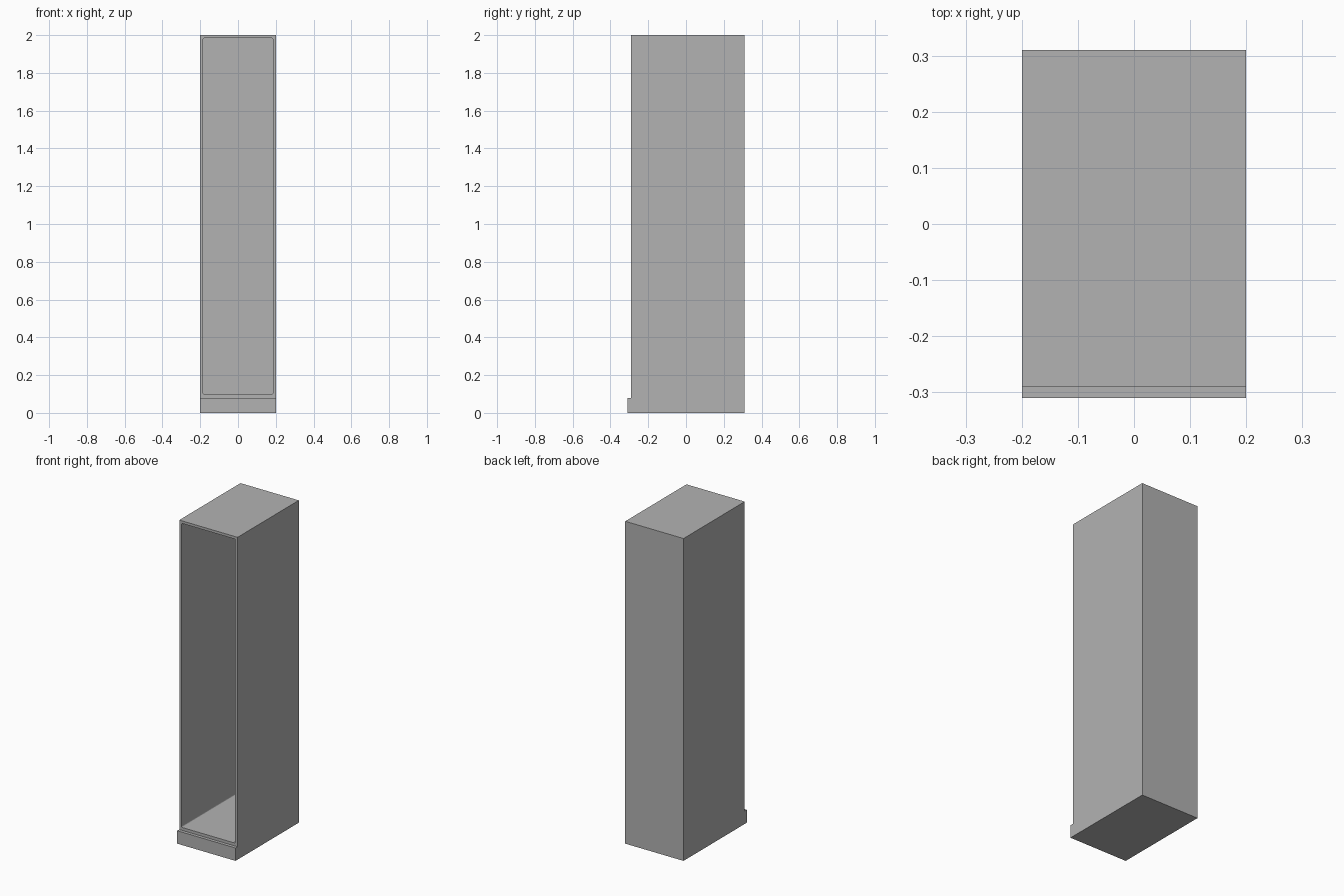
import bpy
import bmesh

if "Cube" in bpy.data.objects:
    bpy.data.objects.remove(bpy.data.objects["Cube"], do_unlink=True)

HALF_W, FRONT, BACK, HEIGHT = 0.2, -0.29, 0.31, 2.0
PLINTH_FRONT, PLINTH_H = -0.31, 0.08
PANEL = 0.016

grey = bpy.data.materials.new("plain_grey")
grey.use_nodes = True
grey.diffuse_color = (0.448, 0.448, 0.448, 1)
grey.node_tree.nodes["Principled BSDF"].inputs["Base Color"].default_value = grey.diffuse_color


def extrude_outline(name, points, offset):
    """Make a solid from a flat outline swept along offset."""
    bm = bmesh.new()
    face = bm.faces.new([bm.verts.new(p) for p in points])
    swept = bmesh.ops.extrude_face_region(bm, geom=[face])["geom"]
    bmesh.ops.translate(bm, vec=offset,
                        verts=[g for g in swept if isinstance(g, bmesh.types.BMVert)])
    bmesh.ops.recalc_face_normals(bm, faces=bm.faces)
    mesh = bpy.data.meshes.new(name)
    bm.to_mesh(mesh)
    bm.free()
    mesh.materials.append(grey)
    obj = bpy.data.objects.new(name, mesh)
    bpy.context.collection.objects.link(obj)
    return obj


# Cabinet body with stepped plinth, from its side profile
profile = [(PLINTH_FRONT, 0), (BACK, 0), (BACK, HEIGHT), (FRONT, HEIGHT),
           (FRONT, PLINTH_H), (PLINTH_FRONT, PLINTH_H)]
cabinet = extrude_outline("cabinet_body", [(-HALF_W, y, z) for y, z in profile],
                          (2 * HALF_W, 0, 0))

# Cavity, open at the front, with slightly rounded corners
inner, low, high = HALF_W - PANEL, PLINTH_H + 0.018, HEIGHT - PANEL
start = FRONT - 0.1
cavity = extrude_outline("cavity_cutter",
                         [(-inner, start, low), (inner, start, low),
                          (inner, start, high), (-inner, start, high)],
                         (0, BACK - PANEL - start, 0))
bm = bmesh.new()
bm.from_mesh(cavity.data)
long_edges = [e for e in bm.edges if abs(e.verts[0].co.y - e.verts[1].co.y) > 0.1]
bmesh.ops.bevel(bm, geom=long_edges, offset=0.006, segments=3, profile=0.5, affect='EDGES')
bm.to_mesh(cavity.data)
bm.free()
cavity.hide_render = True

cut = cabinet.modifiers.new("cavity", 'BOOLEAN')
cut.operation = 'DIFFERENCE'
cut.solver = 'EXACT'
cut.object = cavity
bpy.context.view_layer.objects.active = cabinet
cabinet.select_set(True)
bpy.ops.object.modifier_apply(modifier=cut.name)
bpy.data.objects.remove(cavity, do_unlink=True)
